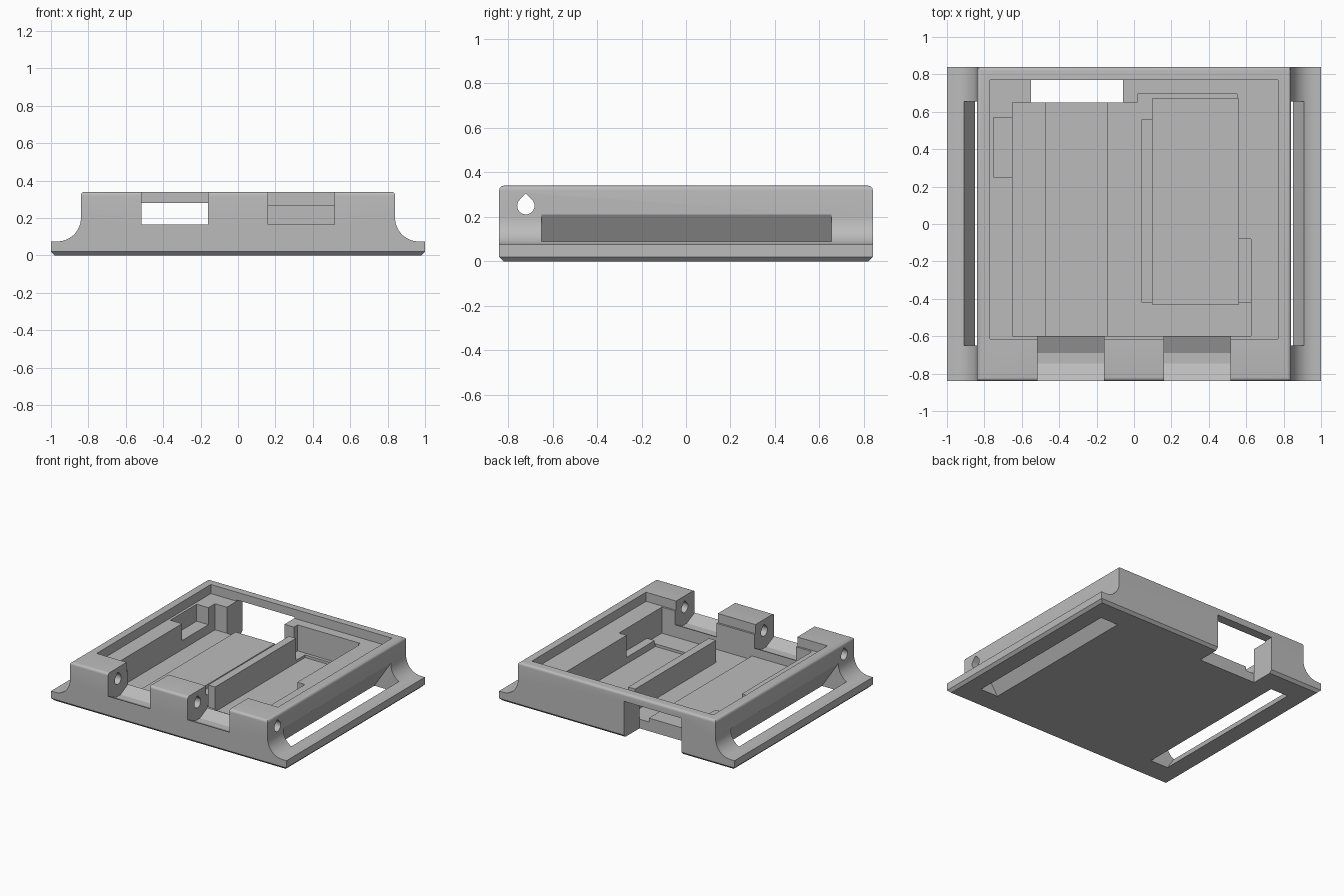
import bpy, bmesh, math
from mathutils import Vector

cube = bpy.data.objects.get("Cube")
if cube:
    bpy.data.objects.remove(cube, do_unlink=True)

grey = bpy.data.materials.new("plain_grey")
grey.use_nodes = True
grey.diffuse_color = (0.5, 0.5, 0.5, 1)
grey.node_tree.nodes["Principled BSDF"].inputs["Base Color"].default_value = (0.5, 0.5, 0.5, 1)


def prism(name, pts, lo, hi, axis):
    """Extrude a 2D profile along an axis: 'x' takes (y, z), 'y' takes (x, z), 'z' takes (x, y)."""
    place = {"x": lambda a, b, t: (t, a, b),
             "y": lambda a, b, t: (a, t, b),
             "z": lambda a, b, t: (a, b, t)}[axis]
    bm = bmesh.new()
    face = bm.faces.new([bm.verts.new(place(a, b, lo)) for a, b in pts])
    new = bmesh.ops.extrude_face_region(bm, geom=[face])["geom"]
    shift = Vector(place(0, 0, hi - lo))
    bmesh.ops.translate(bm, vec=shift, verts=[v for v in new if isinstance(v, bmesh.types.BMVert)])
    bmesh.ops.recalc_face_normals(bm, faces=bm.faces)
    mesh = bpy.data.meshes.new(name)
    bm.to_mesh(mesh)
    bm.free()
    mesh.materials.append(grey)
    ob = bpy.data.objects.new(name, mesh)
    bpy.context.collection.objects.link(ob)
    return ob


def arc(cx, cz, r, start, end, n):
    return [(cx + r * math.cos(math.radians(start + (end - start) * i / n)),
             cz + r * math.sin(math.radians(start + (end - start) * i / n))) for i in range(n + 1)]


def combine(target, tool, operation):
    mod = target.modifiers.new("cut", "BOOLEAN")
    mod.operation = operation
    mod.solver = "EXACT"
    mod.object = tool
    bpy.context.view_layer.objects.active = target
    bpy.ops.object.modifier_apply(modifier=mod.name)
    bpy.data.objects.remove(tool, do_unlink=True)


def pocket(x0, x1, y0, y1, floor, top=0.5):
    rect = [(x0, y0), (x1, y0), (x1, y1), (x0, y1)]
    combine(tray, prism("pocket", rect, floor, top, "z"), "DIFFERENCE")


TOP, SIDE, END, R = 0.34, 0.84, 0.84, 0.02

# Main body: flanged cross-section with concave fillets
half = [(0.98, 0), (1.0, 0.02), (1.0, 0.075)]
half += arc(0.965, 0.2, 0.125, 270, 180, 14)
half += arc(SIDE - R, TOP - R, R, 0, 90, 5)
tray = prism("tray_body", half + [(-x, z) for x, z in reversed(half)], -0.9, 0.9, "y")

# Rounded and chamfered front and back ends
end = [(END - 0.02, 0), (END, 0.02)] + arc(END - R, TOP - R, R, 0, 90, 5)
combine(tray, prism("ends", end + [(-y, z) for y, z in reversed(end)], -1.1, 1.1, "x"), "INTERSECT")

# Lid recess, then the pockets below it
pocket(-0.77, 0.77, -0.615, 0.77, 0.27)
pocket(-0.65, -0.475, -0.6, 0.65, 0.07)
pocket(-0.14, 0.04, -0.6, 0.65, 0.07)
pocket(-0.5, -0.12, -0.6, 0.65, 0.10)
pocket(0.02, 0.625, -0.6, -0.42, 0.07)
pocket(0.10, 0.56, -0.43, 0.67, 0.05)
pocket(0.02, 0.55, 0.56, 0.695, 0.07)
pocket(0.54, 0.625, -0.5, -0.08, 0.10)

# Lowered divider top, side notch, and opening through the back wall and floor
pocket(0.03, 0.11, -0.43, 0.57, 0.24)
pocket(-0.75, -0.64, 0.25, 0.57, 0.14)
pocket(-0.55, -0.06, 0.65, 1.0, -0.1, 0.28)

# Hinge gaps with a trough floor
trough = [(-1, 0.5), (-1, 0.165), (-0.84, 0.165), (-0.745, 0.12),
          (-0.69, 0.12), (-0.6, 0.165), (-0.59, 0.165), (-0.59, 0.5)]
for x0 in (-0.515, 0.16):
    combine(tray, prism("hinge_gap", trough, x0, x0 + 0.355, "x"), "DIFFERENCE")

# Teardrop hinge pin hole
drop = arc(-0.72, 0.25, 0.039, 135, 405, 18) + [(-0.72, 0.305)]
combine(tray, prism("pin_hole", drop, -1.1, 1.1, "x"), "DIFFERENCE")

# Slanted strap slots along both flanges
slot = [(0.70 - 0.0667, -0.1), (0.85 - 0.0667, -0.1), (0.99, 0.21), (0.84, 0.21)]
for s in (-1, 1):
    combine(tray, prism("strap_slot", [(s * x, z) for x, z in slot], -0.65, 0.655, "y"), "DIFFERENCE")

bpy.ops.object.select_all(action="DESELECT")
tray.select_set(True)
bpy.context.view_layer.objects.active = tray
bpy.ops.object.shade_smooth_by_angle(angle=math.radians(25))
